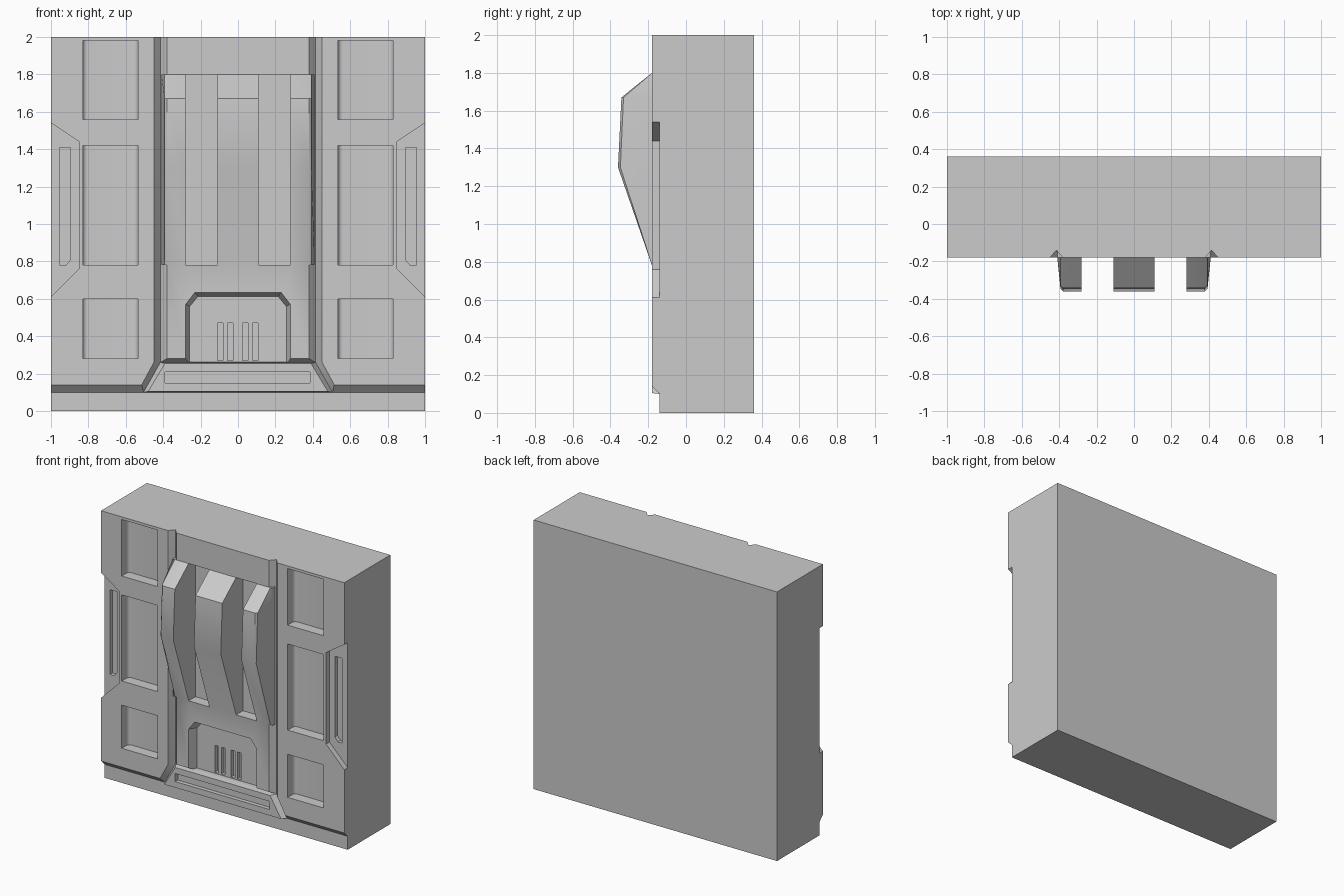
import bpy, bmesh, math

if "Cube" in bpy.data.objects:
    bpy.data.objects.remove(bpy.data.objects["Cube"])

FRONT, STEP = -0.18, -0.14   # main front face and the recessed level behind it


def loft(name, loops):
    """Closed solid through matching loops of 3D points, capped at both ends."""
    bm = bmesh.new()
    rings = [[bm.verts.new(p) for p in loop] for loop in loops]
    n = len(rings[0])
    for a, b in zip(rings, rings[1:]):
        for i in range(n):
            j = (i + 1) % n
            bm.faces.new((a[i], a[j], b[j], b[i]))
    bm.faces.new(rings[0])
    bm.faces.new(rings[-1])
    bmesh.ops.recalc_face_normals(bm, faces=bm.faces)
    mesh = bpy.data.meshes.new(name)
    bm.to_mesh(mesh)
    bm.free()
    ob = bpy.data.objects.new(name, mesh)
    bpy.context.collection.objects.link(ob)
    return ob


def at(y, outline, s=1):
    """Place an x,z outline at depth y, optionally mirrored."""
    return [(s * x, y, z) for x, z in outline]


def box(name, x0, x1, y0, y1, z0, z1):
    rect = [(x0, z0), (x1, z0), (x1, z1), (x0, z1)]
    return loft(name, [at(y0, rect), at(y1, rect)])


def combine(target, other, operation):
    mod = target.modifiers.new("bool", 'BOOLEAN')
    mod.operation, mod.solver, mod.object = operation, 'EXACT', other
    bpy.context.view_layer.objects.active = target
    bpy.ops.object.modifier_apply(modifier=mod.name)
    bpy.data.objects.remove(other, do_unlink=True)


# Backing block
wall = box("wall_panel", -1, 1, STEP, 0.36, 0, 2)
parts, cutters = [], []

# Side panels: bevelled inner and lower edge, notch in the outer edge
notch = [(1, .61), (.85, .76), (.85, 1.44), (1, 1.54)]
face = [(1, 2), (.45, 2), (.45, .26), (.515, .14), (1, .14)] + notch
foot = [(1, 2), (.415, 2), (.415, .26), (.505, .10), (1, .10)] + notch
for s in (1, -1):
    parts.append(loft("side_panel", [at(FRONT, face, s), at(STEP, foot, s)]))

# Centre panel and sill below it
parts.append(loft("centre_panel", [
    at(FRONT, [(-.38, 2), (-.38, .28), (.38, .28), (.38, 2)]),
    at(STEP, [(-.415, 2), (-.415, .26), (.415, .26), (.415, 2)])]))
parts.append(loft("sill", [
    at(FRONT, [(-.39, .255), (-.48, .105), (.48, .105), (.39, .255)]),
    at(STEP, [(-.415, .26), (-.505, .10), (.505, .10), (.415, .26)])]))


# Projecting hood, later split into three ribs
def hood_section(x, k):
    prof = [(-.15, 1.80), (FRONT, 1.80), (FRONT - .162 * k, 1.67),
            (FRONT - .18 * k, 1.30), (FRONT, .78), (-.15, .78)]
    return [(x, y, z) for y, z in prof]


parts.append(loft("hood", [hood_section(x, k) for x, k in (
    (-.41, 0), (-.393, .93), (-.38, 1), (.38, 1), (.393, .93), (.41, 0))]))

# Side pockets with rounded floor edges, and notch slots
r, depth = .025, -.10
arc = [(r * math.cos(a), r * math.sin(a)) for a in (math.radians(i * 15) for i in range(7))]
mouth = ([(.535, -.25)] + [(.535 + r - c, depth - r + q) for c, q in arc]
         + [(.83 - r + c, depth - r + q) for c, q in reversed(arc)] + [(.83, -.25)])
slot = [(.895, 1.41), (.895, .81), (.92, .78), (.955, .78), (.955, 1.41)]
for s in (1, -1):
    for z0, z1 in ((.28, .60), (.78, 1.42), (1.56, 1.98)):
        cutters.append(loft("pocket_cutter", [[(s * x, y, z) for x, y in mouth] for z in (z0, z1)]))
    cutters.append(loft("notch_slot_cutter", [at(-.25, slot, s), at(-.11, slot, s)]))
    # Gaps between the ribs
    cutters.append(box("rib_gap_cutter", *sorted((s * .11, s * .28)), -.5, -.10, .78, 1.80))

# Chamfered arch recess in the centre panel, with vents
arch = [(-.28, .262), (-.28, .57), (-.23, .635), (.23, .635), (.28, .57), (.28, .262)]
inner = [(-.258, .262), (-.258, .56), (-.215, .612), (.215, .612), (.258, .56), (.258, .262)]
cutters.append(loft("arch_cutter", [at(-.25, arch), at(FRONT, arch), at(-.115, inner)]))
for x in (-.11, -.057, .024, .077):
    cutters.append(box("vent_cutter", x, x + .03, -.13, -.085, .27, .47))

# Long slot in the sill
cutters.append(box("sill_slot_cutter", -.39, .385, -.25, -.15, .15, .21))

for p in parts:
    combine(wall, p, 'UNION')
for c in cutters:
    c.hide_render = True
    combine(wall, c, 'DIFFERENCE')

bpy.ops.object.select_all(action='DESELECT')
wall.select_set(True)
bpy.context.view_layer.objects.active = wall
bpy.ops.object.shade_smooth_by_angle(angle=math.radians(30))
